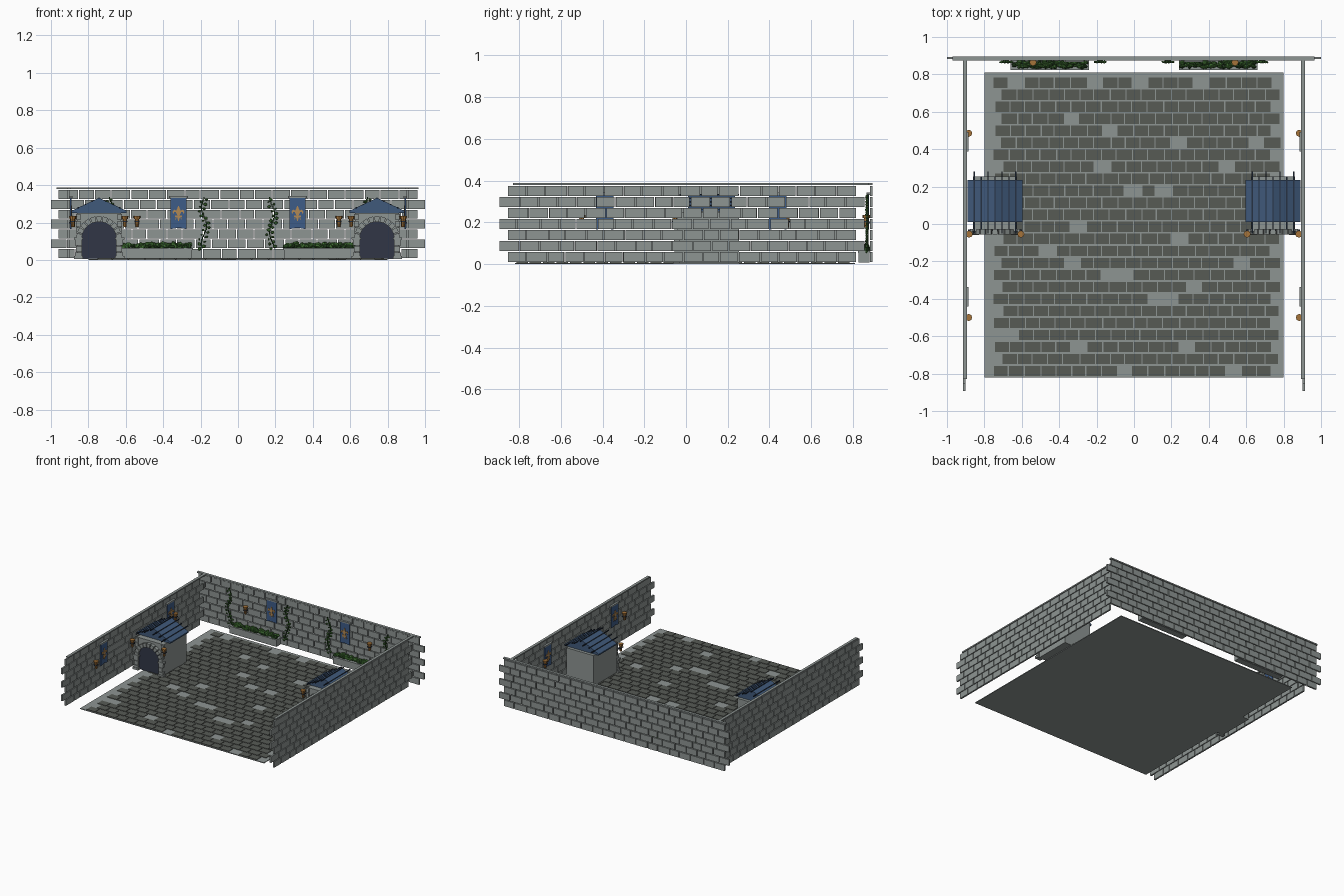
import bpy, bmesh, math, random
from mathutils import Matrix, Vector

random.seed(4)
if "Cube" in bpy.data.objects:
    bpy.data.objects.remove(bpy.data.objects["Cube"])


def material(name, *srgb):
    col = tuple((c / 255) ** 2.2 for c in srgb) + (1,)
    m = bpy.data.materials.new(name)
    m.use_nodes = True
    m.diffuse_color = col
    m.node_tree.nodes["Principled BSDF"].inputs["Base Color"].default_value = col
    return m


STONE = material("grey stone", 140, 147, 145)
PAVING = material("dark paving", 88, 91, 86)
SLATE = material("slate blue", 66, 90, 122)
RIB = material("dark slate", 42, 52, 68)
CLOTH = material("banner blue", 64, 92, 134)
WOOD = material("torch wood", 165, 115, 60)
GOLD = material("emblem tan", 176, 135, 84)
LEAF = material("leaf green", 66, 112, 54)
STEM = material("stem green", 42, 72, 38)
DOOR = material("dark door", 52, 57, 72)


def finish(bm, name, mat, matrix=Matrix()):
    bmesh.ops.recalc_face_normals(bm, faces=bm.faces)
    me = bpy.data.meshes.new(name)
    bm.to_mesh(me)
    bm.free()
    me.materials.append(mat)
    ob = bpy.data.objects.new(name, me)
    ob.matrix_world = matrix
    bpy.context.collection.objects.link(ob)
    return ob


def box(bm, lo, hi, rot=Matrix()):
    lo, hi = Vector(lo), Vector(hi)
    bmesh.ops.create_cube(bm, size=1, matrix=Matrix.Translation((lo + hi) / 2) @ rot
                          @ Matrix.Diagonal((*(hi - lo), 1)))


def prism(bm, outline, y0, y1):
    # extrude an x-z outline along y
    face = bm.faces.new([bm.verts.new((x, y0, z)) for x, z in outline])
    new = bmesh.ops.extrude_face_region(bm, geom=[face])["geom"]
    bmesh.ops.translate(bm, vec=(0, y1 - y0, 0),
                        verts=[v for v in new if isinstance(v, bmesh.types.BMVert)])


def leaf(bm, pos, size):
    rot = Matrix.Rotation(random.uniform(0, 6), 4, random.choice("XYZ"))
    bmesh.ops.create_icosphere(bm, subdivisions=1, radius=size, matrix=Matrix.Translation(pos)
                               @ rot @ Matrix.Diagonal((1, 0.6, 0.8, 1)))


def brick_wall(name, u0, u1, matrix, cap0, cap1):
    # seven courses, odd ones reaching past the even ones
    bm = bmesh.new()
    for row in range(7):
        z = 0.01 + row * 0.0527
        shift = 0 if row % 2 else 0.04
        a, b = u0 + shift, u1 - shift
        count = round((b - a) / 0.094)
        joints = [a + (b - a) * i / count + (random.uniform(-.012, .012) if 0 < i < count else 0)
                  for i in range(count + 1)]
        for p, q in zip(joints, joints[1:]):
            box(bm, (p + .003 * (p > a), -.007, z), (q - .003 * (q < b), .006, z + .047))
    finish(bm, name + "_bricks", STONE, matrix)
    bm = bmesh.new()
    box(bm, (cap0, -.014, .378), (cap1, .007, .388))
    finish(bm, name + "_coping", STONE, matrix)


def banner(name, u, matrix):
    m = matrix @ Matrix.Translation((u, -.014, 0))
    bm = bmesh.new()
    prism(bm, [(-.042, .165), (0, .172), (.042, .165), (.042, .335), (-.042, .335)], -.003, .003)
    finish(bm, name + "_cloth", CLOTH, m)
    bm = bmesh.new()
    box(bm, (-.052, -.008, .332), (.052, .01, .342))
    finish(bm, name + "_rod", STONE, m)
    # emblem: centre blade, two curled petals and a band
    bm = bmesh.new()
    prism(bm, [(0, .205), (.007, .225), (.006, .24), (.012, .262), (0, .292),
               (-.012, .262), (-.006, .24), (-.007, .225)], -.007, -.003)
    for s in (-1, 1):
        prism(bm, [(s * .005, .238), (s * .014, .255), (s * .022, .258), (s * .028, .246),
                   (s * .032, .256), (s * .024, .27), (s * .012, .264)], -.007, -.003)
        prism(bm, [(s * .005, .228), (s * .02, .212), (s * .014, .228)], -.007, -.003)
    box(bm, (-.018, -.008, .229), (.018, -.003, .237))
    finish(bm, name + "_emblem", GOLD, m)


def torch(name, u, matrix):
    m = matrix @ Matrix.Translation((u, -.024, 0))
    bm = bmesh.new()
    for z, depth, r0, r1 in ((.198, .046, .008, .012), (.227, .014, .017, .019)):
        bmesh.ops.create_cone(bm, cap_ends=True, segments=8, radius1=r0, radius2=r1,
                              depth=depth, matrix=Matrix.Translation((0, 0, z)))
    finish(bm, name + "_handle", WOOD, m)
    bm = bmesh.new()
    box(bm, (-.006, 0, .195), (.006, .024, .204))
    box(bm, (-.013, -.013, .202), (.013, .013, .207))
    finish(bm, name + "_bracket", RIB, m)


def vine(name, u, top, matrix):
    m = matrix @ Matrix.Translation((u, -.016, 0))
    stem, leaves = bmesh.new(), bmesh.new()
    phase, steps = random.uniform(0, 6), 22
    sway = lambda t: .014 * math.sin(phase + t * 9)
    for i in range(steps):
        t, t2 = i / steps, (i + 1) / steps
        z, z2 = .06 + (top - .06) * t, .06 + (top - .06) * t2
        box(stem, (sway(t) - .003, -.003, z), (sway(t) + .003, .003, z2 + .002))
        side = 1 if i % 2 else -1
        leaf(leaves, (sway(t) + side * random.uniform(.006, .018), -.006, z), random.uniform(.007, .012))
    finish(stem, name + "_stem", STEM, m)
    finish(leaves, name + "_leaves", LEAF, m)


def planter(name, x0, x1):
    bm = bmesh.new()
    box(bm, (x0, .828, .008), (x1, .88, .056))
    box(bm, (x0 - .004, .824, .054), (x1 + .004, .882, .064))
    finish(bm, name + "_trough", STONE)
    for part, mat, n, size in (("leaves", LEAF, 90, .016), ("undergrowth", STEM, 70, .017)):
        bm = bmesh.new()
        for _ in range(n):
            leaf(bm, (random.uniform(x0 + .01, x1 - .01), random.uniform(.838, .87),
                      random.uniform(.066, .086 if mat is LEAF else .078)), size * random.uniform(.7, 1.1))
        finish(bm, name + "_" + part, mat)


def arch(radius, spring, base, n=12):
    pts = [(radius * math.cos(math.pi * i / n), spring + radius * math.sin(math.pi * i / n))
           for i in range(n + 1)]
    return [(radius, base)] + pts + [(-radius, base)]


def gatehouse(name, x):
    m = Matrix.Translation((x, 0, 0))
    bm = bmesh.new()
    box(bm, (-.118, -.03, .005), (.118, .255, .25))
    finish(bm, name + "_body", STONE, m)
    bm = bmesh.new()
    prism(bm, arch(.095, .112, .008), -.038, -.028)
    finish(bm, name + "_door", DOOR, m)
    # arch ring stones, jamb stones and foot blocks
    bm = bmesh.new()
    n, gap = 11, .025
    for i in range(n):
        a0, a1 = math.pi * i / n + gap, math.pi * (i + 1) / n - gap
        prism(bm, [(r * math.cos(a), .112 + r * math.sin(a))
                   for r, a in ((.092, a0), (.122, a0), (.122, a1), (.092, a1))], -.055, -.028)
    for s in (-1, 1):
        for k in range(3):
            w = .128 if k != 1 else .122
            a, b = sorted((s * .09, s * w))
            box(bm, (a, -.056, .008 + k * .035), (b, -.028, .040 + k * .035))
        a, b = sorted((s * .085, s * .135))
        box(bm, (a, -.06, .005), (b, -.028, .022))
        box(bm, (a, -.058, .108), (b, -.028, .12))
        # upper corner quoins
        a, b = sorted((s * .1, s * .124))
        for k in range(3):
            box(bm, (a, -.04, .14 + k * .037), (b, -.028, .172 + k * .037))
    finish(bm, name + "_arch_stones", STONE, m)
    # gabled roof with slats running front to back
    bm = bmesh.new()
    prism(bm, [(-.148, .262), (0, .332), (.148, .262), (.148, .252), (-.148, .252)], .01, .235)
    finish(bm, name + "_roof", SLATE, m)
    bm = bmesh.new()
    for i in range(-3, 4):
        u = i * .037
        z = .332 - abs(u) * .473
        box(bm, (u - .003, -.05 if i % 2 else -.03, z - .004), (u + .003, .28 if i % 2 else .255, z + .003))
    finish(bm, name + "_roof_slats", RIB, m)
    front = Matrix.Translation((x, -.03, 0))
    for s, side in ((-1, "right"), (1, "left")):
        torch(f"{name}_{side}_torch", s * .138, front)


# Courtyard floor
bm = bmesh.new()
box(bm, (-.8, -.82, 0), (.8, .81, .006))
finish(bm, "courtyard_floor", STONE)

# Paving rows, with a few slabs missing
missing = {0: (-.61, -.2, -.01, .4), 3: (-.31,), 4: (-.13,), 5: (.22, .66), 7: (-.17, .51),
           9: (-.05, .13), 12: (-.34, -.26), 13: (.2,), 14: (-.45,), 15: (-.31, .59),
           16: (-.15, -.07), 17: (.3,), 18: (.09, .18), 21: (-.66,), 22: (-.26, .26), 24: (-.08, .53)}
bm = bmesh.new()
for row in range(25):
    y = .755 - row * .0642
    start = -.75 if row % 2 == 0 else -.706
    count = 18
    joints = [start + .0825 * i + random.uniform(-.007, .007) for i in range(count + 1)]
    for a, b in zip(joints, joints[1:]):
        if not any(a <= h < b for h in missing.get(row, ())):
            box(bm, (a + .003, y - .0275, .004), (b - .003, y + .0275, .01))
finish(bm, "paving_slabs", PAVING)

# Back wall and its fittings
back = Matrix.Translation((0, .888, 0))
brick_wall("back_wall", -1, 1, back, -.97, .965)
for s, side in ((-1, "right"), (1, "left")):
    banner(f"back_{side}_banner", s * .318, back)
    torch(f"back_{side}_torch", s * .54, back)
    vine(f"{side}_inner_vine", s * .182, .335, back)
    vine(f"{side}_outer_vine", s * .685, .335, back)
    planter(f"{side}_planter", *sorted((s * .245, s * .655)))

# Side walls, their fittings and the gatehouses
for s, side in ((-1, "right"), (1, "left")):
    wall = Matrix.Translation((s * .908, 0, 0)) @ Matrix.Rotation(-s * math.pi / 2, 4, "Z")
    along = lambda *ys: sorted(-s * y for y in ys)
    brick_wall(f"{side}_wall", *along(-.893, .855), wall, *along(-.83, .88))
    for y_banner, y_torch, place in ((-.39, -.5, "front"), (.44, .485, "rear")):
        banner(f"{side}_{place}_banner", -s * y_banner, wall)
        torch(f"{side}_{place}_wall_torch", -s * y_torch, wall)
    gatehouse(f"{side}_gatehouse", s * .743)
